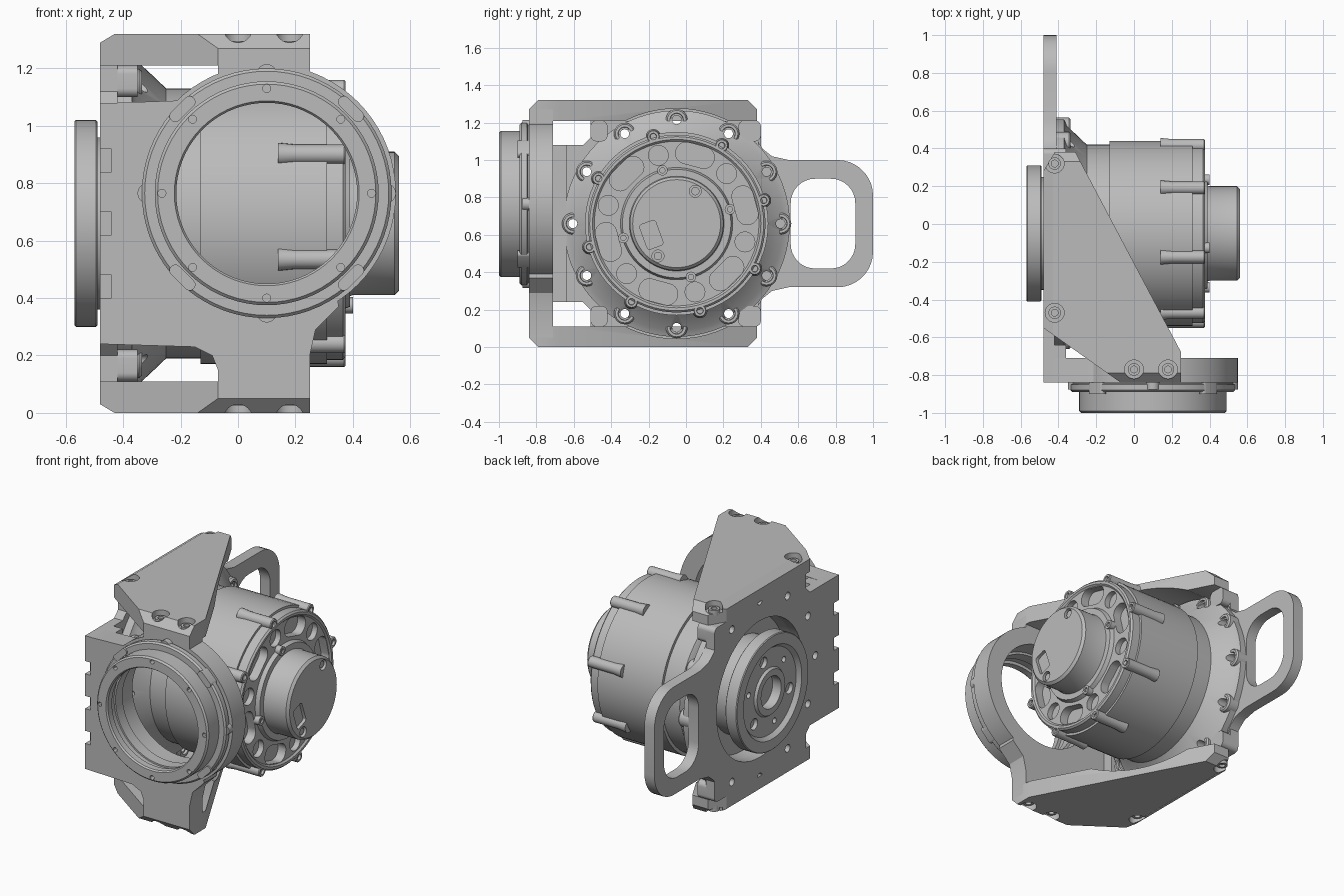
import bpy
import bmesh
from math import sin, cos, pi, radians
from mathutils import Vector, Matrix

old = bpy.data.objects.get("Cube")
if old:
    bpy.data.objects.remove(old, do_unlink=True)

metal = bpy.data.materials.new("plain grey metal")
metal.use_nodes = True
grey = (0.5, 0.5, 0.5, 1)
metal.diffuse_color = grey
metal.node_tree.nodes["Principled BSDF"].inputs["Base Color"].default_value = grey

MID = 0.66               # height of the symmetry plane and motor axis
MOTOR = (-0.05, MID)     # motor axis in (y, z)
PORT = (0.1, 0.765)      # front port axis in (x, z)
parts = []


def place(axis, u, v, t):
    return {"x": (t, u, v), "y": (u, t, v), "z": (u, v, t)}[axis]


def prism(bm, axis, outline, start, end):
    a, b = ([bm.verts.new(place(axis, u, v, t)) for u, v in outline] for t in (start, end))
    n = len(outline)
    bm.faces.new(a)
    bm.faces.new(b)
    for i in range(n):
        j = (i + 1) % n
        bm.faces.new((a[i], a[j], b[j], b[i]))


def lathe(bm, axis, centre, profile, closed=False, seg=72):
    """Turn (distance along axis, radius) pairs around an axis."""
    cols = []
    for i in range(seg):
        a = 2 * pi * i / seg
        cols.append([bm.verts.new(place(axis, centre[0] + r * cos(a), centre[1] + r * sin(a), t))
                     for t, r in profile])
    n = len(profile)
    for i in range(seg):
        p, q = cols[i], cols[(i + 1) % seg]
        for k in range(n if closed else n - 1):
            m = (k + 1) % n
            bm.faces.new((p[k], p[m], q[m], q[k]))
    bmesh.ops.remove_doubles(bm, verts=bm.verts, dist=1e-5)


def disc(bm, axis, centre, r, start, end, seg=24):
    ring = [(centre[0] + r * cos(2 * pi * i / seg), centre[1] + r * sin(2 * pi * i / seg))
            for i in range(seg)]
    prism(bm, axis, ring, start, end)


def polar(centre, r, degrees):
    a = radians(degrees)
    return centre[0] + r * cos(a), centre[1] + r * sin(a)


def box(u0, v0, u1, v1):
    return [(u0, v0), (u1, v0), (u1, v1), (u0, v1)]


def rounded(u0, v0, u1, v1, r, n=8):
    corners = [(u1 - r, v1 - r), (u0 + r, v1 - r), (u0 + r, v0 + r), (u1 - r, v0 + r)]
    return [polar(c, r, 90 * (q + i / n)) for q, c in enumerate(corners) for i in range(n + 1)]


def turned(outline, centre, degrees):
    """Move an outline drawn about the origin to a centre, turned."""
    c, s = cos(radians(degrees)), sin(radians(degrees))
    return [(centre[0] + u * c - v * s, centre[1] + u * s + v * c) for u, v in outline]


def mirrored(upper):
    return upper + [(u, 2 * MID - v) for u, v in reversed(upper)]


def finish(name, bm):
    bmesh.ops.recalc_face_normals(bm, faces=bm.faces)
    mesh = bpy.data.meshes.new(name)
    bm.to_mesh(mesh)
    bm.free()
    mesh.materials.append(metal)
    obj = bpy.data.objects.new(name, mesh)
    bpy.context.collection.objects.link(obj)
    parts.append(obj)
    return obj


def cut(obj, bm):
    tool = finish("cutter", bm)
    parts.remove(tool)
    mod = obj.modifiers.new("cut", "BOOLEAN")
    mod.operation, mod.solver, mod.object = "DIFFERENCE", "EXACT", tool
    graph = bpy.context.evaluated_depsgraph_get()
    result = bpy.data.meshes.new_from_object(obj.evaluated_get(graph))
    obj.modifiers.clear()
    obj.data = result
    bpy.data.objects.remove(tool, do_unlink=True)


def shave(bm, point, normal):
    """Slice a chamfer off a convex solid."""
    geom = bm.verts[:] + bm.edges[:] + bm.faces[:]
    res = bmesh.ops.bisect_plane(bm, geom=geom, plane_co=point, plane_no=normal, clear_outer=True)
    edges = [e for e in res["geom_cut"] if isinstance(e, bmesh.types.BMEdge)]
    bmesh.ops.contextual_create(bm, geom=edges)


def bolt_holes():
    bm = bmesh.new()
    for k in range(12):
        disc(bm, "x", polar(MOTOR, 0.555, 30 * k), 0.024, -0.52, -0.25, 16)
    return bm


# Side plate, with the opening for the output flange and edge notches
bm = bmesh.new()
prism(bm, "x", mirrored([(-0.84, 1.08), (-0.55, 1.08), (-0.51, 1.12), (-0.51, 1.21),
                         (0.37, 1.21), (0.4, 1.18)]), -0.48, -0.42)
side_plate = finish("side_plate", bm)
bm = bmesh.new()
disc(bm, "x", MOTOR, 0.43, -0.6, -0.3, 72)
cut(side_plate, bm)
cut(side_plate, bolt_holes())
bm = bmesh.new()
for z in (0.4, 0.62, 0.84):
    prism(bm, "x", box(-0.9, z, -0.79, z + 0.08), -0.6, -0.44)
cut(side_plate, bm)

# Thick rib joining the side plate to the front plate, and corner posts
bm = bmesh.new()
prism(bm, "x", box(-0.78, 0.24, -0.64, 1.08), -0.46, -0.36)
for z in (0.11, 1.1):
    prism(bm, "x", rounded(-0.51, z, -0.42, z + 0.11, 0.03), -0.48, -0.35)
    prism(bm, "x", rounded(0.28, z, 0.4, z + 0.11, 0.03), -0.48, -0.36)
finish("side_plate_ribs", bm)

# Grab handle
bm = bmesh.new()
top = [(0.385, 1.1), (0.41, 1.06), (0.46, 1.02), (0.55, 1.0)]
top += [polar((0.81, 0.81), 0.19, 90 - 10 * i) for i in range(10)]
prism(bm, "x", mirrored(top), -0.48, -0.41)
handle = finish("grab_handle", bm)
bm = bmesh.new()
prism(bm, "x", rounded(0.56, 0.42, 0.905, 0.9, 0.13), -0.6, -0.3)
cut(handle, bm)

# Front plate and its round lobe
bm = bmesh.new()
prism(bm, "y", [(-0.48, 0.24), (-0.15, 0.23), (-0.09, 0.2), (-0.07, 0.15), (-0.07, 0.05),
                (0.25, 0.05), (0.25, 0.2), (0.27, 0.29), (0.35, 0.37), (0.3, 1.1),
                (0.25, 1.16), (0.25, 1.27), (-0.07, 1.27), (-0.07, 1.17), (-0.09, 1.12),
                (-0.15, 1.09), (-0.43, 1.08), (-0.43, 0.9), (-0.43, 0.3), (-0.48, 0.28)],
      -0.84, -0.71)
front_plate = finish("front_plate", bm)
bm = bmesh.new()
disc(bm, "y", PORT, 0.34, -1, -0.5, 72)
cut(front_plate, bm)
bm = bmesh.new()
lathe(bm, "y", PORT, [(-0.71, 0.34), (-0.71, 0.45), (-0.84, 0.45), (-0.84, 0.34)], True)
finish("front_lobe", bm)

# Front port collar with screws, rim bumps and clamp tabs
bm = bmesh.new()
lathe(bm, "y", PORT, [(-0.83, 0.34), (-0.83, 0.425), (-0.845, 0.425), (-0.85, 0.435),
                      (-0.88, 0.435), (-0.89, 0.425), (-0.89, 0.39), (-0.99, 0.39),
                      (-1, 0.38), (-1, 0.322), (-0.99, 0.315), (-0.95, 0.315),
                      (-0.95, 0.335), (-0.9, 0.335), (-0.9, 0.325), (-0.83, 0.325)], True)
collar = finish("port_collar", bm)
bm = bmesh.new()
for k in range(8):
    disc(bm, "y", polar(PORT, 0.365, 45 * k), 0.014, -1.1, -0.97, 12)
cut(collar, bm)
bm = bmesh.new()
for k in range(4):
    disc(bm, "y", polar(PORT, 0.415, 90 * k), 0.035, -0.875, -0.83)
    tab = rounded(-0.02, -0.055, 0.02, 0.055, 0.018, 4)
    prism(bm, "y", turned(tab, polar(PORT, 0.415, 45 + 90 * k), 45 + 90 * k), -0.9, -0.84)
finish("collar_tabs", bm)

# Triangular gussets, top and bottom
screws = [(-0.42, 0.32), (-0.42, -0.47), (0, -0.77), (0.18, -0.77)]
for name, flip in (("top_gusset", False), ("bottom_gusset", True)):
    bm = bmesh.new()
    prism(bm, "z", [(-0.48, -0.55), (-0.07, -0.84), (0.25, -0.84), (0.25, -0.68),
                    (-0.31, 0.38), (-0.42, 0.38), (-0.48, 0.28)], 1.21, 1.32)
    shave(bm, (0, -0.84, 1.27), Vector((0, -1, 1)))
    shave(bm, (0, 0.38, 1.27), Vector((0, 1, 1)))
    shave(bm, (-0.48, 0, 1.29), Vector((-3, 0, 5)))
    gusset = finish(name, bm)
    bm = bmesh.new()
    disc(bm, "x", MOTOR, 0.615, -0.43, 0.5, 72)
    cut(gusset, bm)
    bm = bmesh.new()
    for p in screws:
        disc(bm, "z", p, 0.05, 1.275, 1.4)
    cut(gusset, bm)
    bm = bmesh.new()
    for p in screws:
        lathe(bm, "z", p, [(1.26, 0.033), (1.295, 0.033), (1.295, 0.018), (1.28, 0.018),
                           (1.28, 0)], seg=20)
    heads = finish(name + "_screws", bm)
    if flip:
        for obj in (gusset, heads):
            obj.data.transform(Matrix.Translation((0, 0, 2 * MID)) @ Matrix.Scale(-1, 4, (0, 0, 1)))
            obj.data.flip_normals()

# Motor housing: output flange, mounting ring, cone, drum and end cap
bm = bmesh.new()
lathe(bm, "x", MOTOR, [(-0.5, 0), (-0.5, 0.1), (-0.56, 0.1), (-0.56, 0.14), (-0.545, 0.15),
                       (-0.545, 0.27), (-0.57, 0.29), (-0.57, 0.355), (-0.565, 0.36),
                       (-0.495, 0.36), (-0.49, 0.355), (-0.49, 0.3), (-0.36, 0.3),
                       (-0.36, 0.42), (-0.42, 0.43), (-0.42, 0.605), (-0.37, 0.605),
                       (-0.355, 0.57), (-0.25, 0.47), (-0.13, 0.47), (-0.13, 0.49),
                       (0.31, 0.49), (0.31, 0.475), (0.365, 0.475), (0.375, 0.465),
                       (0.375, 0.45), (0.365, 0.44), (0.365, 0.3), (0.39, 0.29), (0.39, 0)])
motor = finish("motor_housing", bm)
cut(motor, bolt_holes())

# Oblong and round pockets in the end cap, and flange holes
bm = bmesh.new()
for k in range(6):
    a = 15 + 60 * k
    slot = rounded(-0.057, -0.105, 0.057, 0.105, 0.055)
    prism(bm, "x", turned(slot, polar(MOTOR, 0.378, a), a), 0.31, 0.5)
    disc(bm, "x", polar(MOTOR, 0.378, a + 30), 0.053, 0.33, 0.5)
    disc(bm, "x", polar(MOTOR, 0.21, a), 0.035 if k % 2 else 0.018, -0.6, -0.52, 16)
cut(motor, bm)

# Mounting bosses around the ring
bm = bmesh.new()
for k in range(12):
    lathe(bm, "x", polar(MOTOR, 0.555, 30 * k), [(-0.41, 0.024), (-0.41, 0.058), (-0.345, 0.058),
          (-0.335, 0.05), (-0.335, 0.036), (-0.35, 0.034), (-0.35, 0.024)], True, 24)
finish("ring_bosses", bm)

# Tapered screw lugs on the drum and their screws
bm = bmesh.new()
for k in range(8):
    a = 15 + 45 * k
    lathe(bm, "x", polar(MOTOR, 0.482, a), [(0.14, 0), (0.14, 0.04), (0.2, 0.034), (0.37, 0.034),
          (0.375, 0.03), (0.375, 0.018), (0.36, 0.016), (0.36, 0)], seg=20)
    if k % 2 == 0:
        lathe(bm, "x", polar(MOTOR, 0.295, a), [(0.36, 0.028), (0.4, 0.028), (0.4, 0.014),
              (0.39, 0.014), (0.39, 0)], seg=16)
finish("drum_lugs", bm)

# Rear hub with screws and a connector recess
bm = bmesh.new()
lathe(bm, "x", MOTOR, [(0.37, 0), (0.37, 0.26), (0.4, 0.25), (0.545, 0.25), (0.56, 0.235), (0.56, 0)])
hub = finish("rear_hub", bm)
bm = bmesh.new()
prism(bm, "x", turned(rounded(-0.045, -0.07, 0.045, 0.07, 0.015, 3), (-0.185, 0.6), 20), 0.54, 0.6)
for a in (60, 240):
    disc(bm, "x", polar(MOTOR, 0.2, a), 0.032, 0.535, 0.6)
cut(hub, bm)
bm = bmesh.new()
for a in (60, 240):
    disc(bm, "x", polar(MOTOR, 0.2, a), 0.022, 0.53, 0.55)
finish("hub_screws", bm)

# Smooth the round surfaces, keeping edges sharp
bpy.ops.object.select_all(action="DESELECT")
for obj in parts:
    obj.select_set(True)
bpy.context.view_layer.objects.active = parts[0]
bpy.ops.object.shade_smooth_by_angle(angle=radians(30))
